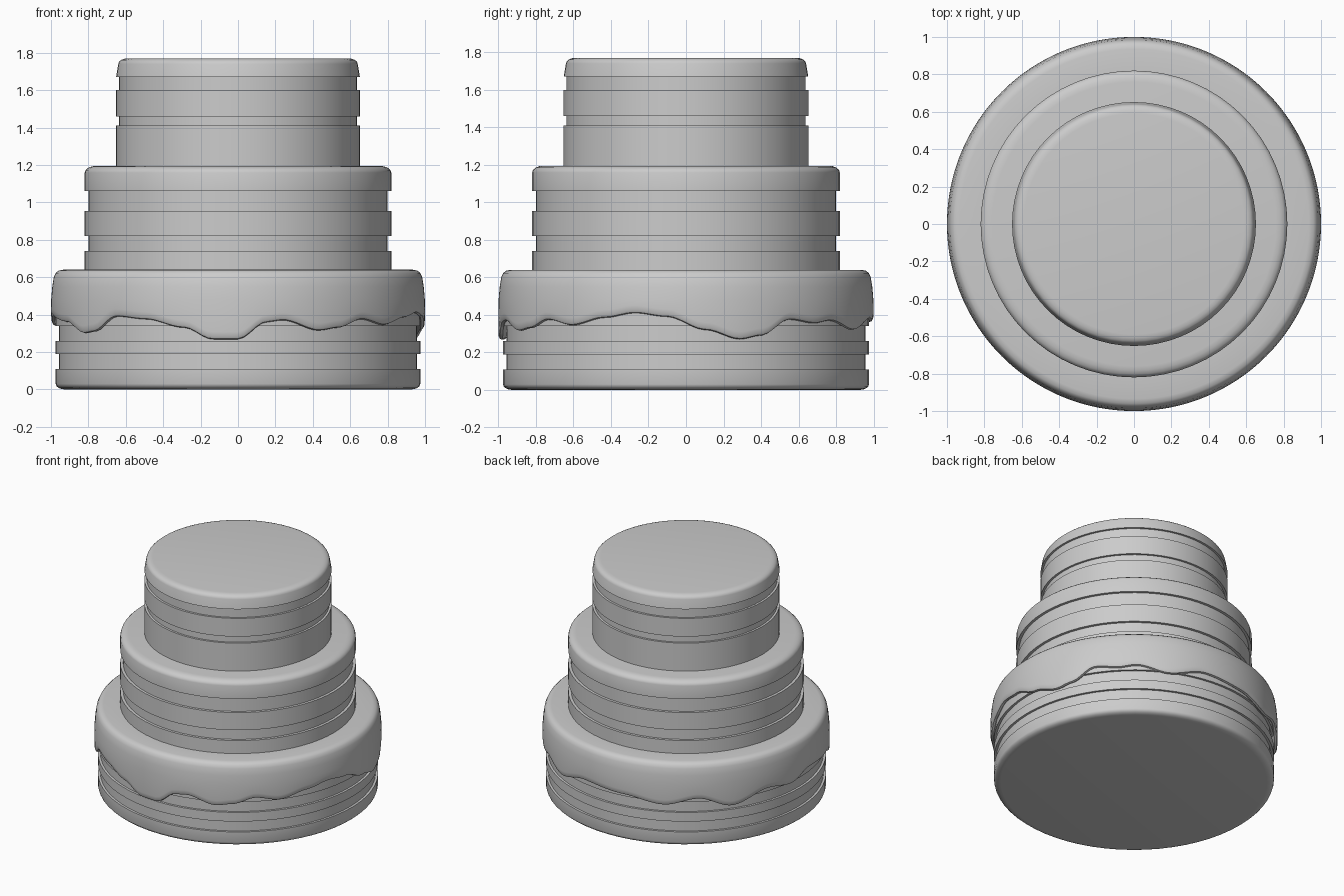
import bpy, bmesh, math

if "Cube" in bpy.data.objects:
    bpy.data.objects.remove(bpy.data.objects["Cube"])

SEG = 64


def finish(name, bm):
    bmesh.ops.recalc_face_normals(bm, faces=bm.faces)
    me = bpy.data.meshes.new(name)
    bm.to_mesh(me)
    bm.free()
    ob = bpy.data.objects.new(name, me)
    bpy.context.collection.objects.link(ob)
    bpy.ops.object.select_all(action='DESELECT')
    ob.select_set(True)
    bpy.context.view_layer.objects.active = ob
    bpy.ops.object.shade_smooth_by_angle(angle=math.radians(35))
    return ob


def lathe(name, profile_at, seg=SEG):
    """Revolve profile_at(angle) -> [(r, z), ...] and cap both ends."""
    bm = bmesh.new()
    cols = []
    for i in range(seg):
        a = 2 * math.pi * i / seg
        cols.append([bm.verts.new((r * math.cos(a), r * math.sin(a), z))
                     for r, z in profile_at(a)])
    for i in range(seg):
        p, q = cols[i], cols[(i + 1) % seg]
        for k in range(len(p) - 1):
            bm.faces.new((p[k], q[k], q[k + 1], p[k + 1]))
    bm.faces.new([c[0] for c in cols][::-1])
    bm.faces.new([c[-1] for c in cols])
    return finish(name, bm)


def disc(name, z0, z1, r, round_bottom=0, round_top=0, taper=0):
    prof = []
    steps = [math.pi / 2 * i / 4 for i in range(5)]
    if round_bottom:
        b = round_bottom
        prof += [(r - b * (1 - math.sin(t)), z0 + 0.6 * b * (1 - math.cos(t)))
                 for t in steps]
    else:
        prof.append((r, z0))
    if round_top:
        b = round_top
        prof += [(r - taper - b * (1 - math.cos(t)), z1 - 0.6 * b * (1 - math.sin(t)))
                 for t in steps]
    else:
        prof.append((r - taper, z1))
    return lathe(name, lambda a: prof)


# Bottom tier: sponge with cream between
disc("bottom_sponge_1", 0.0, 0.11, 0.975, round_bottom=0.05)
disc("bottom_cream_1", 0.10, 0.20, 0.958)
disc("bottom_sponge_2", 0.19, 0.26, 0.975)
disc("bottom_cream_2", 0.25, 0.35, 0.958)
disc("bottom_sponge_3", 0.34, 0.60, 0.975)

# Middle tier
disc("middle_sponge_1", 0.62, 0.74, 0.82)
disc("middle_cream_1", 0.73, 0.83, 0.80)
disc("middle_sponge_2", 0.82, 0.955, 0.82)
disc("middle_cream_2", 0.945, 1.07, 0.80)
disc("middle_sponge_3", 1.06, 1.195, 0.82, round_top=0.06)

# Top tier
disc("top_sponge_1", 1.18, 1.41, 0.652)
disc("top_cream_1", 1.40, 1.47, 0.636)
disc("top_sponge_2", 1.46, 1.60, 0.652)
disc("top_cream_2", 1.59, 1.68, 0.636)
disc("top_sponge_3", 1.67, 1.77, 0.652, round_top=0.05, taper=0.012)

# Dripping icing: lower edge height by angle in degrees
DRIP = [(6, .32), (17, .27), (24, .29), (34, .375), (44, .355), (51, .37),
        (64, .32), (80, .38), (99, .36), (116, .32), (130, .37), (144, .295),
        (160, .37), (173, .34), (184, .39), (203, .36), (214, .30), (219, .31),
        (229, .39), (240, .375), (253, .33), (262, .268), (270, .268),
        (279, .36), (284, .37), (296, .315), (303, .33), (312, .375),
        (322, .345), (334, .385), (344, .41), (354, .39)]


def drip(a):
    d = math.degrees(a)
    pts = [(DRIP[-1][0] - 360, DRIP[-1][1])] + DRIP + [(DRIP[0][0] + 360, DRIP[0][1])]
    for (a0, z0), (a1, z1) in zip(pts, pts[1:]):
        if a0 <= d <= a1:
            t = (d - a0) / (a1 - a0)
            return z0 + (z1 - z0) * t * t * (3 - 2 * t)


def icing_profile(a):
    e = drip(a)
    return [(0.955, e + 0.015), (0.978, e), (0.992, e + 0.004), (0.998, e + 0.015),
            (1.0, e + 0.04), (0.999, 0.48), (0.993, 0.55), (0.985, 0.60),
            (0.975, 0.622), (0.96, 0.635), (0.935, 0.64), (0.80, 0.64)]


lathe("icing", icing_profile, 192)
